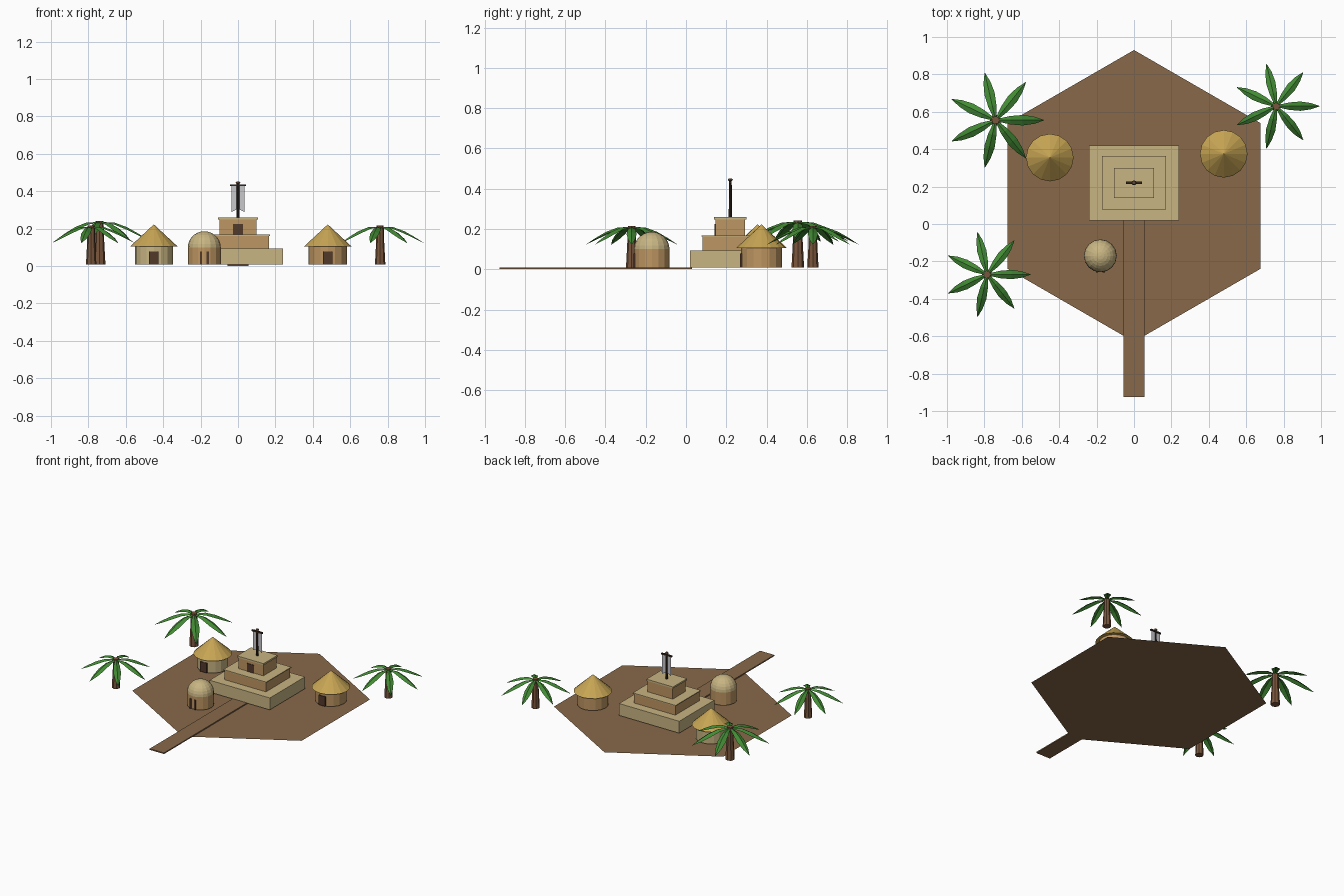
import bpy
import math
from mathutils import Vector, Matrix

if "Cube" in bpy.data.objects:
    bpy.data.objects.remove(bpy.data.objects["Cube"])


def material(name, r, g, b):
    """Flat material from 0-255 display values."""
    def lin(c):
        c /= 255
        return c / 12.92 if c < 0.04 else ((c + 0.055) / 1.055) ** 2.4
    col = (lin(r), lin(g), lin(b), 1)
    m = bpy.data.materials.new(name)
    m.use_nodes = True
    m.diffuse_color = col
    m.node_tree.nodes["Principled BSDF"].inputs["Base Color"].default_value = col
    return m


EARTH = material("earth brown", 135, 104, 74)
STONE = material("pale sandstone", 200, 181, 131)
CLAY = material("tan clay", 190, 150, 98)
THATCH = material("golden thatch", 199, 165, 84)
DOOR = material("dark doorway", 82, 56, 42)
TRUNK = material("palm bark", 122, 86, 60)
LEAF = material("palm green", 66, 138, 52)
POLE = material("dark pole wood", 52, 38, 28)
CLOTH = material("grey cloth", 200, 200, 204)


def mesh(name, verts, faces, mat):
    me = bpy.data.meshes.new(name)
    me.from_pydata([tuple(v) for v in verts], [], faces)
    me.materials.append(mat)
    ob = bpy.data.objects.new(name, me)
    bpy.context.collection.objects.link(ob)
    return ob


def box(name, x, y, z, mat):
    """Box from (min, max) pairs."""
    bpy.ops.mesh.primitive_cube_add(size=1)
    ob = bpy.context.object
    ob.name = name
    ob.data.transform(Matrix.LocRotScale(
        Vector([(a + b) / 2 for a, b in (x, y, z)]), None,
        Vector([b - a for a, b in (x, y, z)])))
    ob.data.materials.append(mat)
    return ob


def lathe(name, x, y, profile, sides, mat):
    """Faceted round part from (radius, height) points, bottom to top."""
    verts, faces = [], []
    for r, z in profile:
        for i in range(sides):
            a = math.tau * i / sides
            verts.append((x + r * math.cos(a), y + r * math.sin(a), z))
    for k in range(len(profile) - 1):
        for i in range(sides):
            j = (i + 1) % sides
            faces.append((k * sides + i, k * sides + j,
                          (k + 1) * sides + j, (k + 1) * sides + i))
    faces.append(tuple(reversed(range(sides))))
    faces.append(tuple(range(len(verts) - sides, len(verts))))
    return mesh(name, verts, faces, mat)


# Ground plate and approach path
R, CY, BASE = 0.78, 0.15, 0.008
hexagon = [(R * math.sin(math.tau * i / 6), CY + R * math.cos(math.tau * i / 6), 0.001)
           for i in range(6)]
mesh("ground_plate", hexagon, [tuple(reversed(range(6)))], EARTH)
box("path", (-0.057, 0.057), (-0.925, 0.03), (0.0015, 0.01), EARTH)

# Stepped temple
TY = 0.22
box("temple_base", (-0.24, 0.24), (0.02, 0.42), (BASE, 0.094), STONE)
for label, hx, hy, z0, z1 in (("middle", 0.165, 0.137, 0.094, 0.168),
                              ("shrine", 0.1, 0.074, 0.168, 0.26)):
    cap = 0.006 if label == "middle" else 0.012
    box(label + "_tier", (-hx, hx), (TY - hy, TY + hy), (z0, z1 - cap), CLAY)
    e = 0.006
    box(label + "_cap", (-hx - e, hx + e), (TY - hy - e, TY + hy + e), (z1 - cap, z1), STONE)
box("shrine_door", (-0.027, 0.027), (0.142, 0.148), (0.168, 0.226), DOOR)

# Standard with hanging banner
lathe("banner_pole", 0, TY, [(0.008, 0.26), (0.007, 0.44)], 8, POLE)
lathe("pole_knob", 0, TY, [(0.006, 0.438), (0.013, 0.444), (0.008, 0.452)], 8, TRUNK)
box("banner_crossbar", (-0.042, 0.042), (TY - 0.006, TY + 0.006), (0.427, 0.437), POLE)
mesh("banner", [(-0.036, TY, 0.43), (-0.036, TY, 0.288), (0, TY, 0.306),
                (0.036, TY, 0.288), (0.036, TY, 0.43)],
     [(0, 1, 2, 4), (2, 3, 4)], CLOTH)


# Thatched round huts
def hut(side, x, y, wall):
    lathe(side + "_hut_wall", x, y, [(0.102, BASE), (0.102, 0.11)], 16, wall)
    lathe(side + "_hut_roof", x, y, [(0.127, 0.105), (0.001, 0.222)], 16, THATCH)
    box(side + "_hut_door", (x - 0.026, x + 0.026), (y - 0.106, y - 0.09), (BASE, 0.078), DOOR)


hut("right", -0.45, 0.355, STONE)
hut("left", 0.48, 0.375, CLAY)

# Domed hut
DX, DY, DR = -0.18, -0.17, 0.088
lathe("dome_hut_wall", DX, DY, [(DR, BASE), (DR, 0.1)], 16, CLAY)
dome = [(max(DR * math.cos(t), 0.001), 0.1 + 0.086 * math.sin(t))
        for t in (math.pi / 2 * k / 7 for k in range(8))]
lathe("dome_hut_roof", DX, DY, dome, 16, STONE)
for s, label in ((-1, "right"), (1, "left")):
    xm = DX + s * 0.018
    box("dome_hut_jamb_" + label, (xm - 0.006, xm + 0.006),
        (DY - DR - 0.002, DY - DR + 0.01), (BASE, 0.078), DOOR)

# Palms: ridge points give distance, height and half width of each folded frond
RIDGE = [(0.012, 0.21, 0.007), (0.07, 0.208, 0.02), (0.13, 0.186, 0.025),
         (0.185, 0.155, 0.017), (0.232, 0.124, 0.001)]


def palm(label, x, y, s):
    lathe(label + "_trunk", x, y,
          [(0.028 * s, BASE), (0.022 * s, 0.12 * s), (0.019 * s, 0.216 * s)], 8, TRUNK)
    verts, faces = [], []
    for i in range(7):
        a = math.tau * i / 7
        out = Vector((math.cos(a), math.sin(a), 0))
        across = Vector((-out.y, out.x, 0))
        start = len(verts)
        for r, z, w in RIDGE:
            mid = Vector((x, y, z * s)) + out * r * s
            drop = Vector((0, 0, -0.5 * w * s))
            verts += [mid - across * w * s + drop, mid, mid + across * w * s + drop]
        for k in range(len(RIDGE) - 1):
            for c in (0, 1):
                p = start + 3 * k + c
                faces.append((p, p + 3, p + 4, p + 1))
    mesh(label + "_fronds", verts, faces, LEAF)


palm("back_right_palm", -0.74, 0.555, 1.12)
palm("back_left_palm", 0.76, 0.63, 1.0)
palm("front_right_palm", -0.785, -0.27, 1.0)
